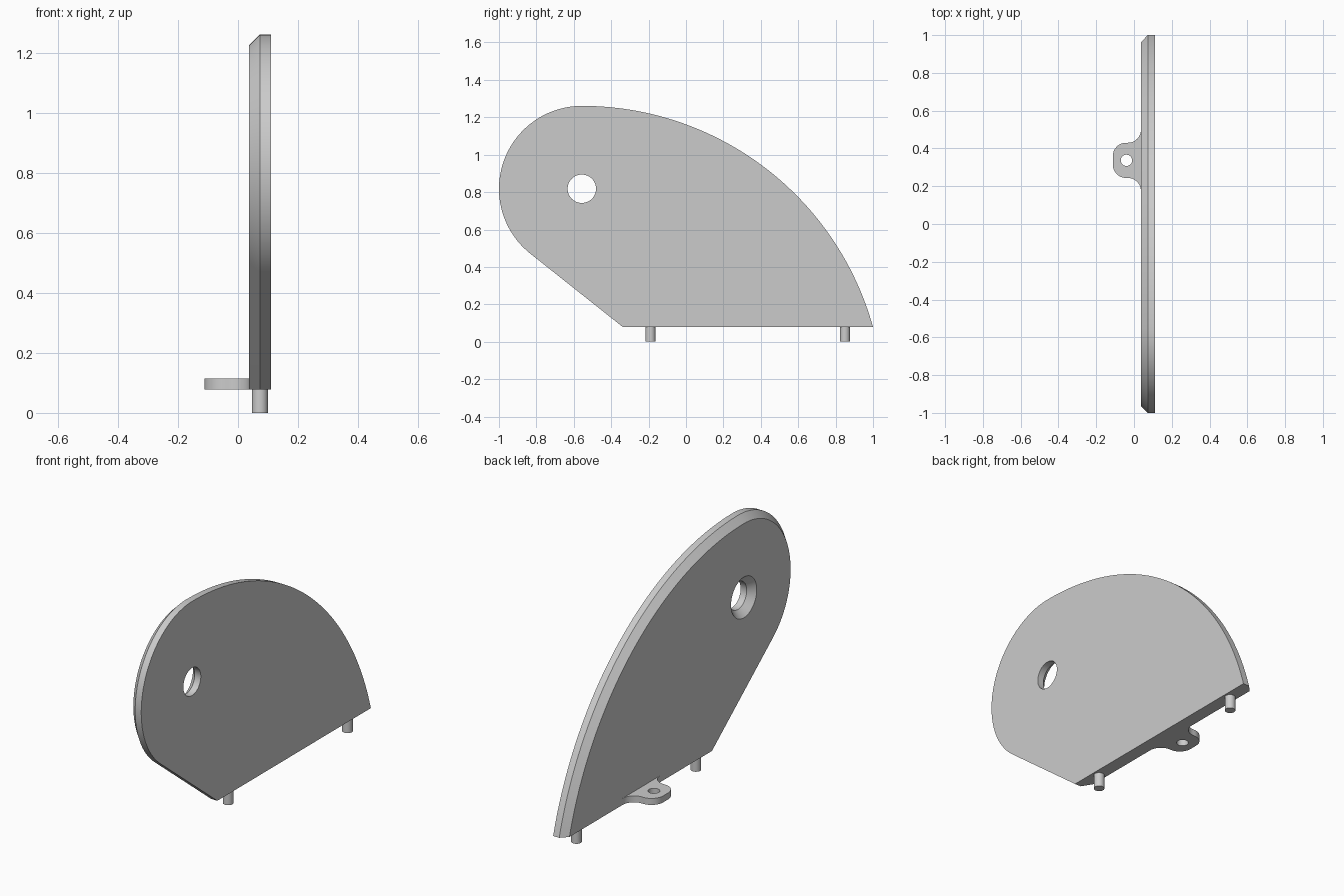
import bpy, bmesh
from math import sin, cos, pi, atan2, acos, hypot, sqrt, radians

cube = bpy.data.objects.get("Cube")
if cube:
    bpy.data.objects.remove(cube)

grey = bpy.data.materials.new("light grey")
grey.use_nodes = True
colour = (0.6, 0.6, 0.6, 1)
grey.diffuse_color = colour
grey.node_tree.nodes["Principled BSDF"].inputs["Base Color"].default_value = colour


def arc(cx, cy, r, a0, a1, n):
    return [(cx + r * cos(a0 + (a1 - a0) * i / n), cy + r * sin(a0 + (a1 - a0) * i / n))
            for i in range(n + 1)]


def circle(cx, cy, r, n=48):
    return arc(cx, cy, r, 0, 2 * pi, n)[:-1]


def pierced_solid(name, outer, hole, place):
    """Skin stacked (level, outline) rings outside and inside, then cap both ends."""
    bm = bmesh.new()

    def skin(rings):
        loops = [[bm.verts.new(place(p, level)) for p in pts] for level, pts in rings]
        for a, b in zip(loops, loops[1:]):
            for i in range(len(a)):
                j = (i + 1) % len(a)
                bm.faces.new((a[i], a[j], b[j], b[i]))
        return loops[0], loops[-1]

    for loops in zip(skin(outer), skin(hole)):
        edges = [bm.edges.get((l[i - 1], l[i])) for l in loops for i in range(len(l))]
        bmesh.ops.triangle_fill(bm, edges=edges, use_beauty=True)
    bmesh.ops.recalc_face_normals(bm, faces=bm.faces)
    mesh = bpy.data.meshes.new(name)
    bm.to_mesh(mesh)
    bm.free()
    obj = bpy.data.objects.new(name, mesh)
    bpy.context.collection.objects.link(obj)
    finish(obj)


def finish(obj):
    obj.data.materials.append(grey)
    bpy.ops.object.select_all(action='DESELECT')
    obj.select_set(True)
    bpy.context.view_layer.objects.active = obj
    bpy.ops.object.shade_smooth_by_angle(angle=radians(30))


# Main plate: nose arc, large back arc and a straight edge tangent to the nose
BASE, TOP = 0.078, 1.261
NY, NZ, NR = -0.557, 0.818, 0.443
CORNER = -0.337
dy, dz = CORNER - NY, BASE - NZ
tangent = atan2(dz, dy) - acos(NR / hypot(dy, dz)) + 2 * pi
drop = TOP - BASE
BIG = ((1 - NY) ** 2 + drop ** 2) / (2 * drop)
BZ = TOP - BIG


def plate_outline(inset):
    r, big = NR - inset, BIG - inset
    end = atan2(BASE - BZ, sqrt(big ** 2 - (BASE - BZ) ** 2))
    pts = arc(NY, BZ, big, end, pi / 2, 64)
    pts += arc(NY, NZ, r, pi / 2, tangent, 48)[1:]
    # Straight edge runs from the tangent point down to the base
    y, z = pts[-1]
    pts.append((y + (z - BASE) * sin(tangent) / cos(tangent), BASE))
    return pts


BACK, MID, FACE, CH = 0.037, 0.073, 0.11, 0.036
pierced_solid(
    "side_plate",
    [(FACE, plate_outline(0)), (MID, plate_outline(0)), (BACK, plate_outline(CH))],
    [(FACE, circle(NY, NZ, 0.076)), (MID, circle(NY, NZ, 0.076)),
     (BACK, circle(NY, NZ, 0.076 + CH))],
    lambda p, x: (x, p[0], p[1]))

# Mounting tab with rounded corners and flared root
TY, HALF, R = 0.337, 0.093, 0.07
side = [(BACK + 0.02, HALF + R)]
side += arc(BACK - R, HALF + R, R, 0, -pi / 2, 12)
side += arc(-0.112 + R, HALF - R, R, pi / 2, pi, 12)
tab = [(x, TY + y) for x, y in side] + [(x, TY - y) for x, y in reversed(side)]
hole = circle(-0.04, TY, 0.03, 32)
pierced_solid("mounting_tab", [(BASE, tab), (0.114, tab)],
              [(BASE, hole), (0.114, hole)], lambda p, z: (p[0], p[1], z))

# Locating pegs under the plate
for name, y in (("front_peg", -0.19), ("rear_peg", 0.85)):
    bpy.ops.mesh.primitive_cylinder_add(vertices=32, radius=0.027, depth=0.1,
                                        location=(MID, y, 0.05))
    peg = bpy.context.object
    peg.name = name
    finish(peg)
